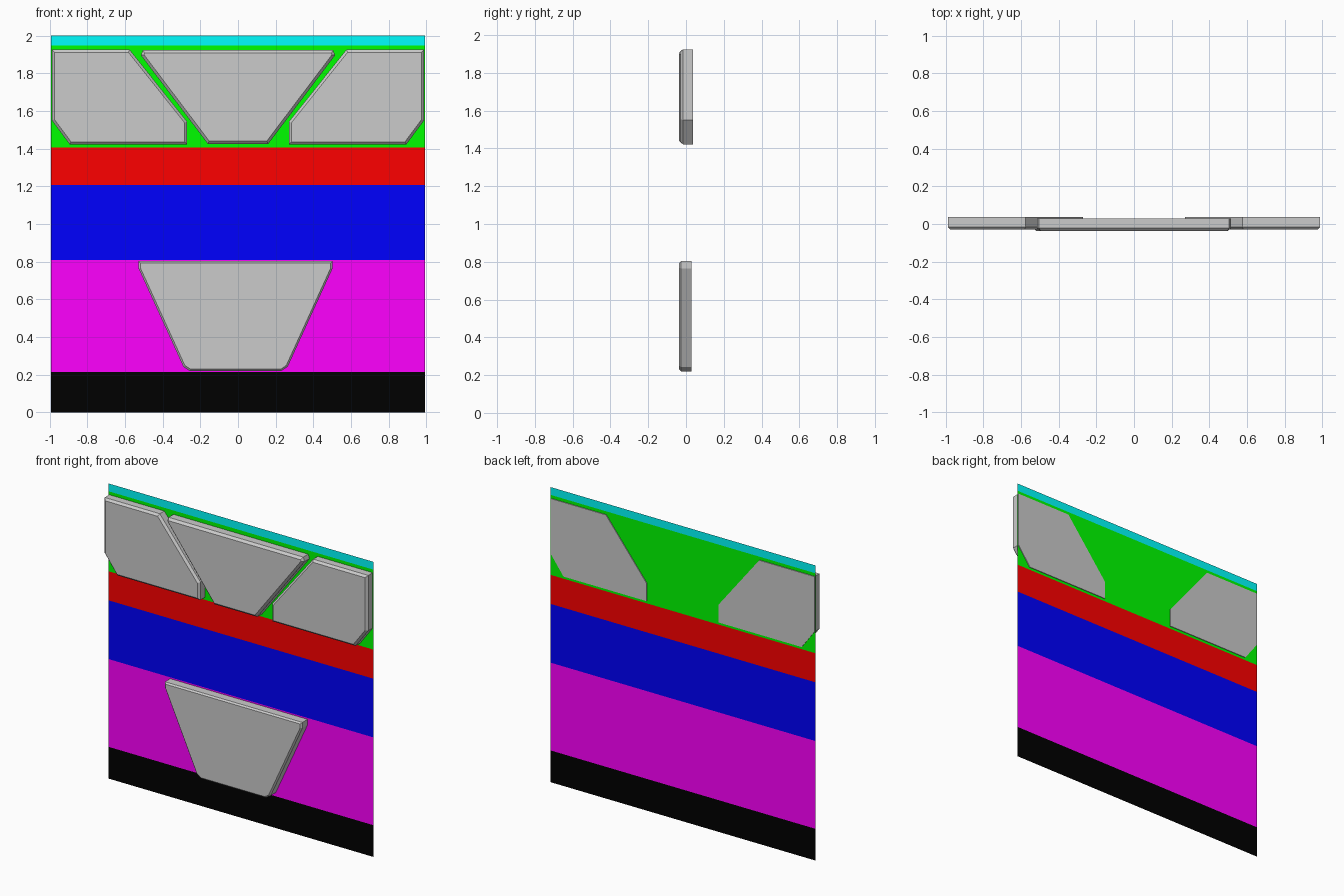
import bpy, bmesh

if "Cube" in bpy.data.objects:
    bpy.data.objects.remove(bpy.data.objects["Cube"])

HALF_W = 0.993
WALL_Y = 0.032


def add_object(name, bm):
    mesh = bpy.data.meshes.new(name)
    bm.to_mesh(mesh)
    bm.free()
    obj = bpy.data.objects.new(name, mesh)
    bpy.context.collection.objects.link(obj)
    return obj


def strip(name, z0, z1, color):
    bm = bmesh.new()
    corners = [(-HALF_W, z0), (HALF_W, z0), (HALF_W, z1), (-HALF_W, z1)]
    bm.faces.new([bm.verts.new((x, WALL_Y, z)) for x, z in corners])
    obj = add_object(name, bm)
    mat = bpy.data.materials.new(name)
    mat.diffuse_color = (*color, 1)
    mat.use_nodes = True
    mat.node_tree.nodes["Principled BSDF"].inputs["Base Color"].default_value = mat.diffuse_color
    obj.data.materials.append(mat)


def panel(name, outline, front, back, bevel):
    """Extrude an x/z outline from front to back and chamfer its front rim."""
    bm = bmesh.new()
    face = bm.faces.new([bm.verts.new((x, front, z)) for x, z in outline])
    ext = bmesh.ops.extrude_face_region(bm, geom=[face], use_keep_orig=True)
    for v in ext["geom"]:
        if isinstance(v, bmesh.types.BMVert):
            v.co.y = back
    bmesh.ops.recalc_face_normals(bm, faces=bm.faces)
    rim = [e for e in bm.edges if all(abs(v.co.y - front) < 1e-5 for v in e.verts)]
    bmesh.ops.bevel(bm, geom=rim, offset=bevel, offset_type='OFFSET',
                    segments=1, profile=0.5, affect='EDGES')
    bmesh.ops.recalc_face_normals(bm, faces=bm.faces)
    return add_object(name, bm)


# Coloured wall bands, bottom to top
bands = [
    ("black_band", 0.0, 0.215, (0, 0, 0)),
    ("magenta_band", 0.215, 0.81, (1, 0, 1)),
    ("blue_band", 0.81, 1.208, (0, 0, 1)),
    ("red_band", 1.208, 1.405, (1, 0, 0)),
    ("green_band", 1.405, 1.947, (0, 1, 0)),
    ("teal_band", 1.947, 2.0, (0, 1, 1)),
]
for band in bands:
    strip(*band)

# Upper side panels, mirrored left and right
side = [(0.988, 1.925), (0.575, 1.925), (0.27, 1.543),
        (0.27, 1.422), (0.893, 1.422), (0.988, 1.55)]
for name, s in (("upper_panel_left", -1), ("upper_panel_right", 1)):
    panel(name, [(s * x, z) for x, z in side], -0.03, 0.037, 0.014)

# Upper centre panel
half = [(0.505, 1.922), (0.515, 1.895), (0.16, 1.425)]
panel("upper_panel_centre", half + [(-x, z) for x, z in reversed(half)],
      -0.037, 0.03, 0.015)

# Lower panel, slightly off centre
half = [(0.515, 0.803), (0.515, 0.765), (0.277, 0.243), (0.243, 0.22)]
panel("lower_panel", [(x - 0.013, z) for x, z in half]
      + [(-x - 0.013, z) for x, z in reversed(half)], -0.037, 0.028, 0.01)
